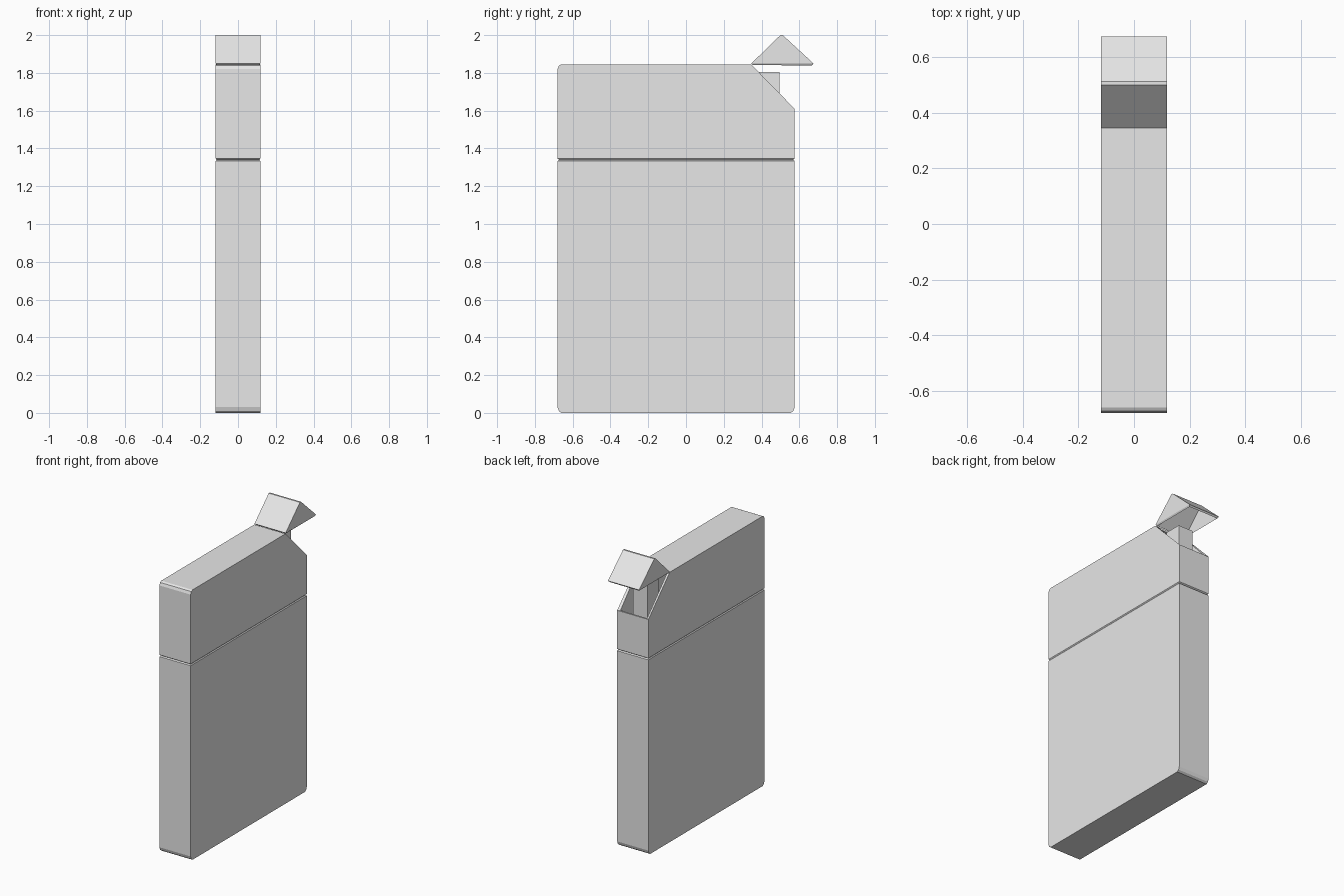
import bpy
import bmesh

cube = bpy.data.objects.get("Cube")
if cube:
    bpy.data.objects.remove(cube, do_unlink=True)

# Single light grey plastic
GREY = (0.8, 0.8, 0.8, 1.0)
plastic = bpy.data.materials.new("light grey plastic")
plastic.use_nodes = True
plastic.diffuse_color = GREY
plastic.node_tree.nodes["Principled BSDF"].inputs["Base Color"].default_value = GREY

W = 0.118  # half width of the case


def stack(name, rings, open_bands=(), open_bottom=False, wall=0.0):
    """Loft rectangles (z, y_min, y_max, half_width); bands listed in
    open_bands lose their rear face, and wall gives the shell a thickness."""
    bm = bmesh.new()
    loops = [[bm.verts.new(p) for p in ((-h, a, z), (h, a, z), (h, b, z), (-h, b, z))]
             for z, a, b, h in rings]
    if not open_bottom:
        bm.faces.new(loops[0][::-1])
    bm.faces.new(loops[-1])
    for band, (lo, hi) in enumerate(zip(loops, loops[1:])):
        for i in range(4):
            if i == 2 and band in open_bands:
                continue
            j = (i + 1) % 4
            bm.faces.new((lo[i], lo[j], hi[j], hi[i]))
    mesh = bpy.data.meshes.new(name)
    bm.to_mesh(mesh)
    bm.free()
    mesh.materials.append(plastic)
    obj = bpy.data.objects.new(name, mesh)
    bpy.context.collection.objects.link(obj)
    if wall:
        solid = obj.modifiers.new("wall", "SOLIDIFY")
        solid.thickness = wall
        solid.offset = -1
        solid.use_even_offset = True
    return obj


# Lower case with rounded bottom ends and half of the seam groove
stack("lower_case", [
    (0.0, -0.66, 0.555, W),
    (0.01, -0.673, 0.568, W),
    (0.03, -0.68, 0.575, W),
    (1.334, -0.68, 0.575, W),
    (1.34, -0.672, 0.567, W - 0.005),
])

# Upper case: hollow, with the sloped rear corner left open
stack("upper_case", [
    (1.34, -0.672, 0.567, W - 0.005),
    (1.346, -0.68, 0.575, W),
    (1.61, -0.68, 0.575, W),
    (1.82, -0.68, 0.369, W),
    (1.838, -0.673, 0.352, W),
    (1.845, -0.66, 0.345, W),
], open_bands=(2, 3, 4), wall=0.015)

# Spout block standing in the opening
stack("spout_block", [
    (1.36, 0.375, 0.495, 0.055),
    (1.805, 0.375, 0.495, 0.055),
])

# Hollow wedge lid, flipped open on its hinge line
stack("flip_lid", [
    (1.85, 0.346, 0.675, W),
    (2.0, 0.5, 0.512, W),
], open_bottom=True, wall=0.008)
